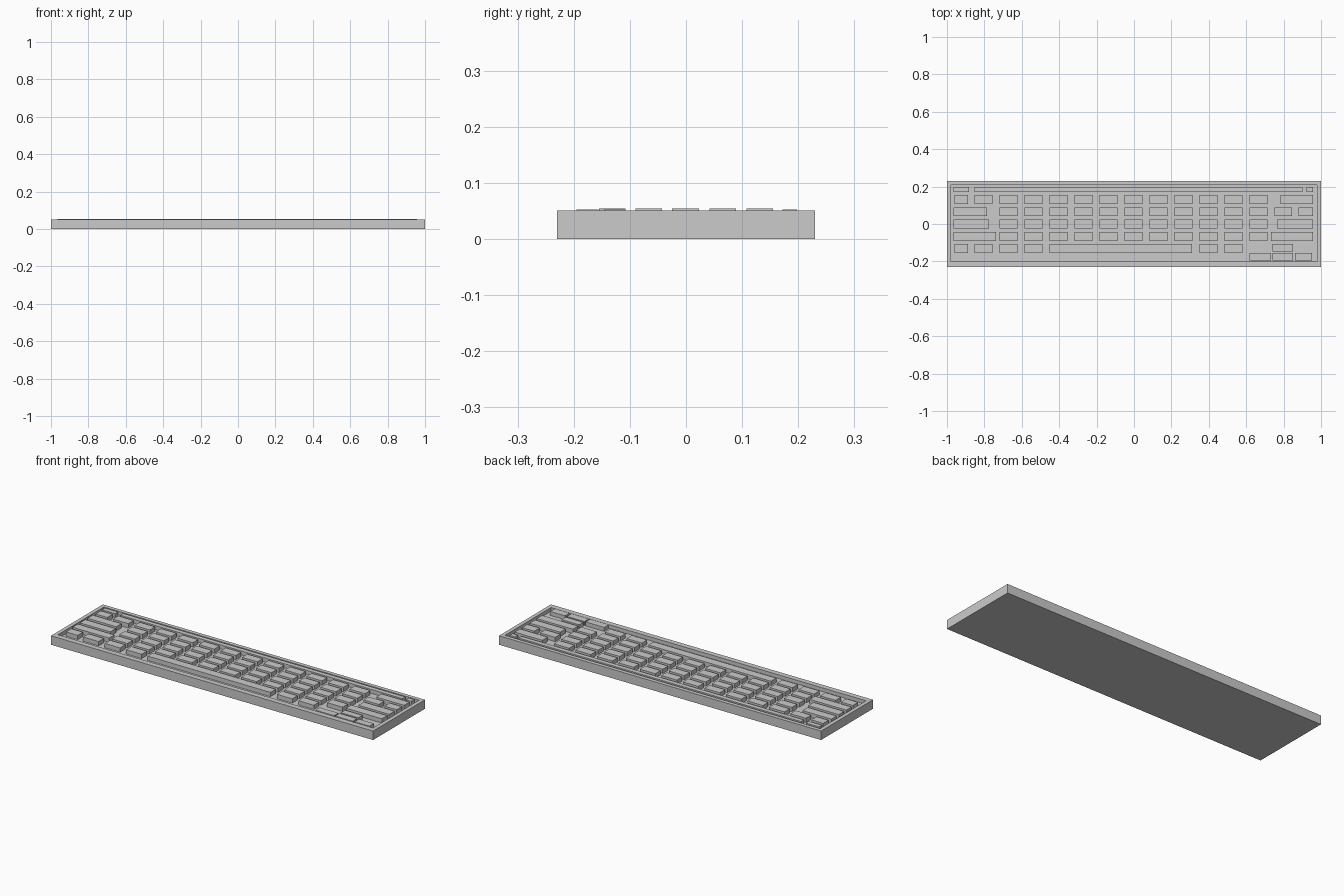
import bpy, bmesh

if "Cube" in bpy.data.objects:
    bpy.data.objects.remove(bpy.data.objects["Cube"])

FLOOR = 0.03      # recessed deck height
TALL, LOW = 0.0542, 0.0522


def new_object(name, bm):
    mesh = bpy.data.meshes.new(name)
    bm.to_mesh(mesh)
    bm.free()
    obj = bpy.data.objects.new(name, mesh)
    bpy.context.collection.objects.link(obj)
    return obj


def add_box(bm, x0, x1, y0, y1, z0, z1):
    verts = bmesh.ops.create_cube(bm, size=1)["verts"]
    for v in verts:
        v.co.x = x1 if v.co.x > 0 else x0
        v.co.y = y1 if v.co.y > 0 else y0
        v.co.z = z1 if v.co.z > 0 else z0


def keys(name, spans, y0, y1, top):
    bm = bmesh.new()
    for x0, x1 in spans:
        add_box(bm, x0, x1, y0, y1, FLOOR - 0.002, top)
    return new_object(name, bm)


# Case: slab with a sunken deck inside a thin rim
bm = bmesh.new()
add_box(bm, -1, 1, -0.23, 0.23, 0, 0.0505)
bm.faces.ensure_lookup_table()
top = max(bm.faces, key=lambda f: f.calc_center_median().z)
bmesh.ops.inset_region(bm, faces=[top], thickness=0.02)
for v in top.verts:
    v.co.x = 0.978 if v.co.x > 0 else -0.978
    v.co.y = 0.208 if v.co.y > 0 else -0.2
deck = bmesh.ops.extrude_face_region(bm, geom=[top])
for v in [g for g in deck["geom"] if isinstance(g, bmesh.types.BMVert)]:
    v.co.z = FLOOR
if top.is_valid:
    bmesh.ops.delete(bm, geom=[top], context='FACES_ONLY')
bmesh.ops.recalc_face_normals(bm, faces=bm.faces)
new_object("case", bm)


# Regular key columns
def col(i):
    x = -0.853 + i * 0.1336
    return (x, x + 0.096)


letters = [col(i) for i in range(1, 12)]
edge_key = (-0.96, -0.887)

# Slim top strip
keys("top_strip", [(-0.965, -0.883), (-0.853, 0.901), (0.922, 0.957)], 0.172, 0.198, LOW)

# Main rows, back to front
keys("number_row", [edge_key, col(0)] + letters + [(0.783, 0.956)], 0.108, 0.155, TALL)
keys("upper_row", [(-0.965, -0.785)] + letters + [(0.75, 0.845), (0.88, 0.956)],
     0.042, 0.089, TALL)
keys("home_row", [(-0.965, -0.775)] + letters + [(0.765, 0.956)], -0.025, 0.023, TALL)
keys("lower_row", [(-0.965, -0.738)] + letters + [(0.733, 0.957)], -0.09, -0.043, TALL)
keys("modifier_row", [edge_key, col(0), col(1), col(2), col(9), col(10)],
     -0.155, -0.108, TALL)
keys("space_bar", [(-0.452, 0.31)], -0.155, -0.108, TALL)

# Arrow keys
keys("arrow_up", [(0.74, 0.849)], -0.146, -0.108, LOW)
keys("arrow_row", [(0.617, 0.733), (0.74, 0.849), (0.86, 0.953)], -0.195, -0.156, LOW)
